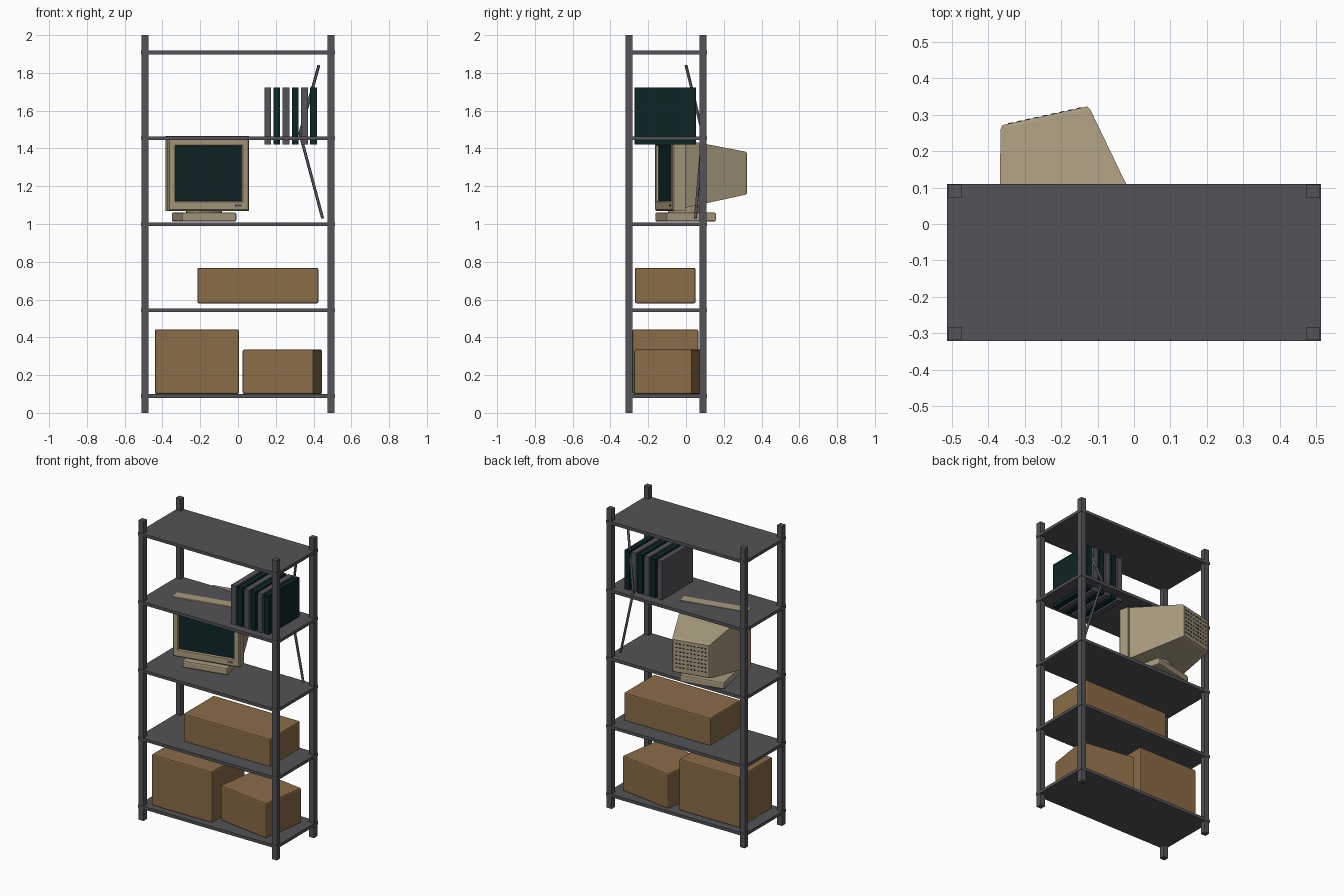
import bpy, bmesh, math
from mathutils import Matrix, Vector

if "Cube" in bpy.data.objects:
    bpy.data.objects.remove(bpy.data.objects["Cube"])


def mat(name, rgb):
    m = bpy.data.materials.new(name)
    m.diffuse_color = (*rgb, 1)
    m.use_nodes = True
    m.node_tree.nodes["Principled BSDF"].inputs["Base Color"].default_value = m.diffuse_color
    return m


GREY = mat("dark grey metal", (0.088, 0.086, 0.095))
CREAM = mat("cream plastic", (0.39, 0.325, 0.21))
CARD = mat("brown cardboard", (0.255, 0.15, 0.063))
TEAL = mat("dark teal", (0.004, 0.018, 0.018))


def finish(name, bm, mats, matrix=None):
    bmesh.ops.recalc_face_normals(bm, faces=bm.faces)
    me = bpy.data.meshes.new(name)
    bm.to_mesh(me)
    bm.free()
    for m in mats:
        me.materials.append(m)
    ob = bpy.data.objects.new(name, me)
    if matrix:
        ob.matrix_world = matrix
    bpy.context.collection.objects.link(ob)
    return ob


def box(name, x, y, z, m, bevel=0, matrix=None):
    """Box from (min, max) ranges."""
    bm = bmesh.new()
    size = Matrix.Diagonal((x[1] - x[0], y[1] - y[0], z[1] - z[0], 1))
    mid = Vector((sum(x) / 2, sum(y) / 2, sum(z) / 2))
    bmesh.ops.create_cube(bm, size=1, matrix=Matrix.Translation(mid) @ size)
    if bevel:
        bmesh.ops.bevel(bm, geom=bm.edges[:], offset=bevel, segments=2,
                        profile=0.5, affect='EDGES')
    return finish(name, bm, [m], matrix)


# Rack: four posts and five shelves
for sx in (-1, 1):
    for yc in (-0.301, 0.09):
        xc = sx * 0.492
        box("post", (xc - 0.018, xc + 0.018), (yc - 0.018, yc + 0.018), (0, 2), GREY)
for i in range(5):
    z = 0.089 + i * 0.4548
    box("shelf", (-0.513, 0.513), (-0.321, 0.11), (z - 0.01, z + 0.01), GREY)

# Cardboard boxes
box("large_carton", (-0.44, 0.005), (-0.283, 0.065), (0.1, 0.442), CARD, 0.008)
box("long_carton", (-0.215, 0.425), (-0.27, 0.05), (0.58, 0.768), CARD, 0.008)
box("turned_carton", (-0.19, 0.19), (-0.155, 0.155), (0.1, 0.335), CARD, 0.008,
    Matrix.Translation((0.235, -0.094, 0)) @ Matrix.Rotation(math.radians(-8.7), 4, 'Z'))

# Row of binders, alternating colours
for i in range(6):
    x = 0.139 + i * 0.0486
    box("binder", (x, x + 0.036), (-0.272, 0.053), (1.42, 1.723), TEAL if i % 2 else GREY)

# Bent cable hanging at the back
cu = bpy.data.curves.new("cable", 'CURVE')
cu.dimensions = '3D'
cu.bevel_depth = 0.008
cu.bevel_resolution = 1
cu.use_fill_caps = True
sp = cu.splines.new('POLY')
path = [(0.428, 0.0, 1.84), (0.328, 0.088, 1.48), (0.448, 0.05, 1.03)]
sp.points.add(len(path) - 1)
for p, co in zip(sp.points, path):
    p.co = (*co, 1)
cu.materials.append(GREY)
bpy.context.collection.objects.link(bpy.data.objects.new("cable", cu))

# Monitor, turned on its shelf; local +y runs towards the back
TURN = Matrix.Translation((-0.154, -0.118, 0)) @ Matrix.Rotation(math.radians(12.4), 4, 'Z')


def loft(name, sections, mats):
    """Solid through rectangles (y, half width, z low, z high)."""
    bm = bmesh.new()
    rings = [[bm.verts.new((sx * w, y, z)) for sx, z in
              ((-1, lo), (1, lo), (1, hi), (-1, hi))] for y, w, lo, hi in sections]
    for a, b in zip(rings, rings[1:]):
        for k in range(4):
            n = (k + 1) % 4
            bm.faces.new((a[k], a[n], b[n], b[k]))
    first = bm.faces.new(rings[0])
    bm.faces.new(rings[-1])
    first.material_index = len(mats) - 1
    return finish(name, bm, mats, TURN)


# Bezel with the recessed screen as its first face
loft("monitor_bezel", [(0.01, 0.18, 1.122, 1.413), (0.0, 0.185, 1.117, 1.418),
                       (0.0, 0.213, 1.077, 1.46), (0.007, 0.22, 1.07, 1.467),
                       (0.07, 0.22, 1.07, 1.467)], [CREAM, TEAL])
# Tapered rear housing
loft("monitor_housing", [(0.068, 0.208, 1.085, 1.445), (0.415, 0.126, 1.155, 1.383),
                         (0.425, 0.119, 1.162, 1.376)], [CREAM])
box("monitor_button", (0.145, 0.178), (-0.003, 0.004), (1.092, 1.103), GREY, 0, TURN)

# Rear vent slots
bm = bmesh.new()
for r in range(7):
    for c in range(9):
        pos = Matrix.Translation((-0.096 + c * 0.024, 0.425, 1.195 + r * 0.026))
        bmesh.ops.create_cube(bm, size=1, matrix=pos @ Matrix.Diagonal((0.013, 0.003, 0.007, 1)))
finish("monitor_vents", bm, [TEAL], TURN)

# Stand: base plate and swivel neck
box("monitor_base", (-0.147, 0.147), (-0.015, 0.253), (1.013, 1.06), CREAM, 0.008, TURN)
bm = bmesh.new()
bmesh.ops.create_cone(bm, cap_ends=True, segments=24, radius1=0.095, radius2=0.095,
                      depth=0.06, matrix=Matrix.Translation((0, 0.12, 1.08)))
neck = finish("monitor_neck", bm, [CREAM], TURN)
